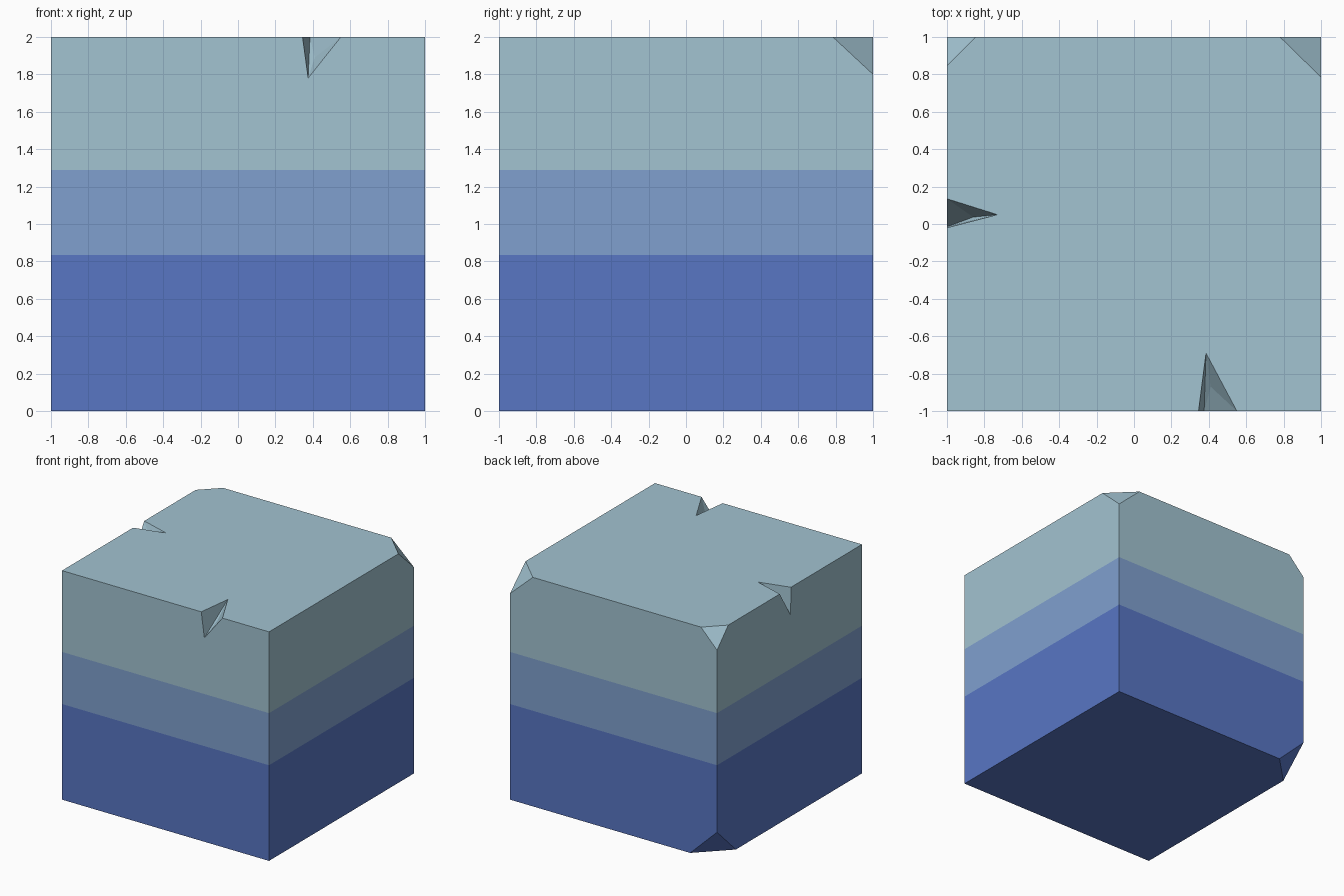
import bpy, bmesh
from mathutils import Vector

if "Cube" in bpy.data.objects:
    bpy.data.objects.remove(bpy.data.objects["Cube"])


def material(name, rgb):
    lin = [((c / 255 + 0.055) / 1.055) ** 2.4 for c in rgb]
    m = bpy.data.materials.new(name)
    m.diffuse_color = (*lin, 1)
    m.use_nodes = True
    m.node_tree.nodes["Principled BSDF"].inputs["Base Color"].default_value = m.diffuse_color
    return m


MATS = [material("pale_ice", (162, 195, 209)),
        material("mid_blue", (128, 160, 207)),
        material("deep_blue", (88, 118, 196))]
BANDS = (1.29, 0.835)


def hull(points):
    bm = bmesh.new()
    for p in points:
        bm.verts.new(p)
    bmesh.ops.convex_hull(bm, input=bm.verts[:])
    bmesh.ops.dissolve_limit(bm, angle_limit=0.001, verts=bm.verts[:], edges=bm.edges[:])
    bmesh.ops.recalc_face_normals(bm, faces=bm.faces[:])
    return bm


def make_object(name, bm):
    me = bpy.data.meshes.new(name)
    bm.to_mesh(me)
    bm.free()
    for m in MATS:
        me.materials.append(m)
    ob = bpy.data.objects.new(name, me)
    bpy.context.collection.objects.link(ob)
    return ob


# Block with chipped corners: each chip replaces a corner with three edge points
chips = {(1, 1, 2): (0.22, 0.215, 0.20),
         (-1, 1, 2): (0.155, 0.155, 0.16),
         (-1, 1, 0): (0.26, 0.26, 0.25)}
points = []
for x in (-1, 1):
    for y in (-1, 1):
        for z in (0, 2):
            if (x, y, z) in chips:
                a, b, c = chips[(x, y, z)]
                points += [(x - x * a, y, z), (x, y - y * b, z), (x, y, z + (c if z == 0 else -c))]
            else:
                points.append((x, y, z))
bm = hull(points)

# Three colour layers, cut and coloured by height
for z in BANDS:
    bmesh.ops.bisect_plane(bm, geom=bm.verts[:] + bm.edges[:] + bm.faces[:],
                           plane_co=(0, 0, z), plane_no=(0, 0, 1))
for f in bm.faces:
    f.material_index = sum(f.calc_center_median().z < z for z in BANDS)
block = make_object("ice_block", bm)

# Notches broken out of the top edges: two rim points, lower tip, inner tip, inner bend
notches = [
    ([(0.345, -1, 2), (0.55, -1, 2), (0.375, -1, 1.78), (0.385, -0.69, 2), (0.41, -0.87, 1.89)],
     Vector((0, -0.1, 0.1))),
    ([(-1, 0.135, 2), (-1, -0.02, 2), (-1, -0.015, 1.76), (-0.73, 0.05, 2), (-0.86, 0.037, 1.88)],
     Vector((-0.1, 0, 0.1))),
]
for pts, outward in notches:
    rim = (Vector(pts[0]) + Vector(pts[1])) / 2
    cutter = make_object("notch_cutter", hull(pts + [rim + outward]))
    cutter.hide_render = True
    mod = block.modifiers.new("notch", 'BOOLEAN')
    mod.operation = 'DIFFERENCE'
    mod.solver = 'EXACT'
    mod.object = cutter
    bpy.context.view_layer.objects.active = block
    bpy.ops.object.modifier_apply(modifier=mod.name)
    bpy.data.objects.remove(cutter)
